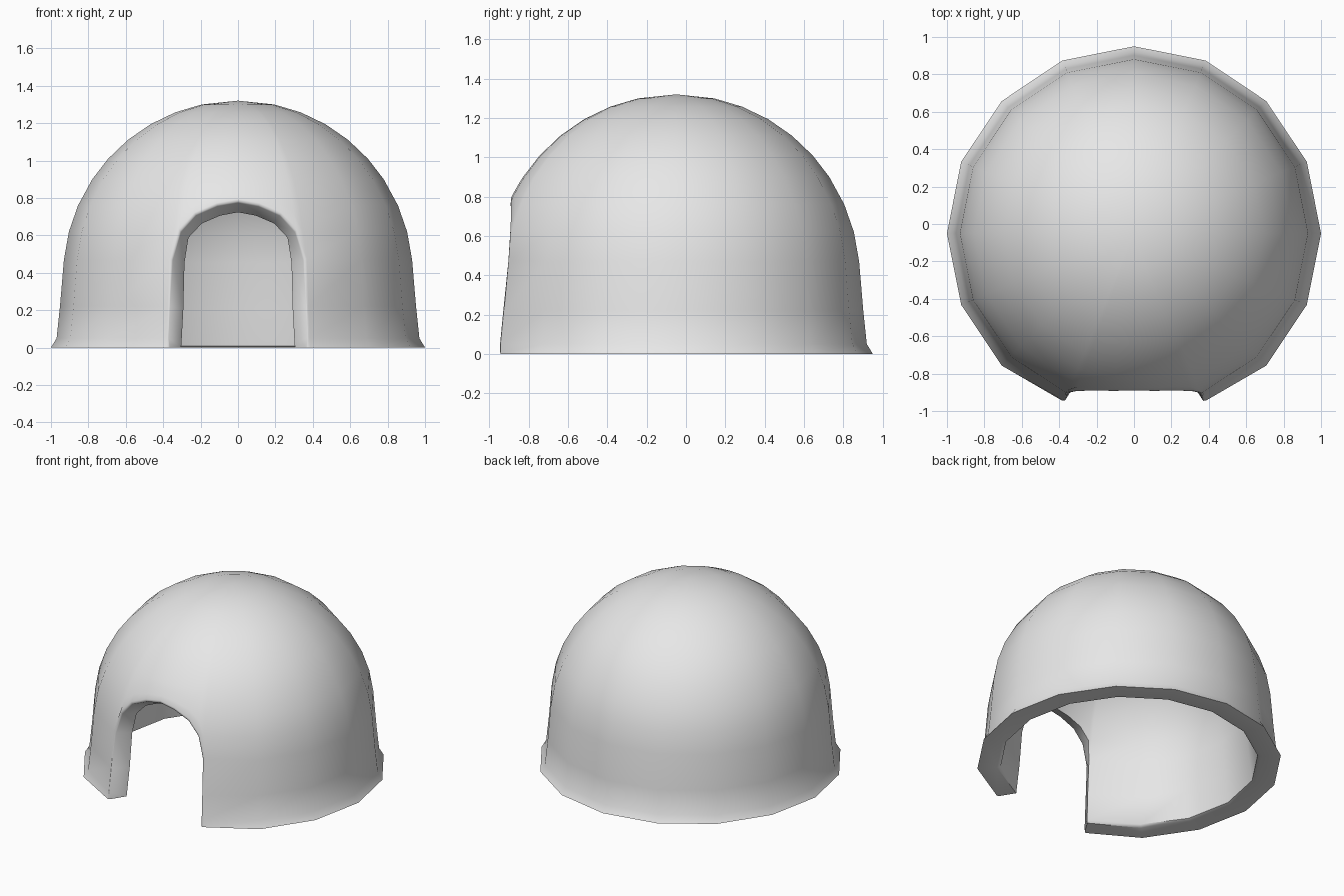
import bpy, bmesh
from math import sin, cos, radians, sqrt

cube = bpy.data.objects.get("Cube")
if cube:
    bpy.data.objects.remove(cube)

CENTRE_Y = -0.05
THICKNESS = 0.13
SPRING_ROW, JOIN_ROW = 3, 6      # arch starts at one row, blends out at the other


def radius(z):
    """Dome profile: elliptical top, sloping wall, small flare at the foot."""
    if z > 0.38:
        return 0.935 * sqrt(max(0, 1 - ((z - 0.38) / 0.94) ** 2))
    return 0.935 + 0.04 * (0.38 - z) / 0.38 + 0.025 * max(0, 1 - z / 0.05)


# Ring heights, and column angles measured from the front
heights = [0, 0.05, 0.22, 0.47, 0.62, 0.76, 0.9]
heights += [0.38 + 0.94 * sin(radians(t)) for t in (42, 51, 60, 69, 78)]
arch = {0: 0.78, 7.5: 0.76, 15: 0.71, 20: 0.62, 22.5: 0.47}
door = sorted({s * a for a in arch for s in (-1, 1)})
columns = door + [22.5 * k for k in range(2, 15)]
last = len(door) - 1

bm = bmesh.new()


def shell_point(col, row):
    angle, z = columns[col], heights[row]
    if col <= last and SPRING_ROW <= row < JOIN_ROW:
        low, high = heights[SPRING_ROW], heights[JOIN_ROW]
        base = arch[abs(angle)]
        z = base + (z - low) / (high - low) * (high - base)
    r = radius(z)
    if row == 0 and col in (0, last):
        r = 0.975
    a = radians(angle)
    return bm.verts.new((r * sin(a), CENTRE_Y - r * cos(a), z))


# Outer skin, leaving the doorway open
grid = {}
for c in range(len(columns)):
    for row in range(SPRING_ROW if 0 < c < last else 0, len(heights)):
        grid[c, row] = shell_point(c, row)
apex = bm.verts.new((0, CENTRE_Y, 1.32))
for c in range(len(columns)):
    n = (c + 1) % len(columns)
    for row in range(SPRING_ROW if c < last else 0, len(heights) - 1):
        bm.faces.new((grid[c, row], grid[n, row], grid[n, row + 1], grid[c, row + 1]))
    bm.faces.new((grid[c, len(heights) - 1], grid[n, len(heights) - 1], apex))
bm.normal_update()

# Inner skin, offset along the normals with a flat foot
outer_faces = list(bm.faces)
rim = [e for e in bm.edges if e.is_boundary]
inner = {}
for v in list(bm.verts):
    normal = v.normal.copy()
    if v.co.z < 0.001:
        normal.z = 0
        normal.normalize()
    p = v.co - normal * THICKNESS
    p.z = max(p.z, 0)
    inner[v] = bm.verts.new(p)
for f in outer_faces:
    bm.faces.new([inner[v] for v in reversed(f.verts)])

# Foot and door jamb join the two skins
for e in rim:
    loop = e.link_loops[0]
    a, b = loop.vert, loop.link_loop_next.vert
    bm.faces.new((b, a, inner[a], inner[b]))

# Soften the outer edge of the doorway
soft = [e for e in rim if max(v.co.z for v in e.verts) > 0.001]
bmesh.ops.bevel(bm, geom=soft, offset=0.015, segments=2, profile=0.5,
                affect='EDGES', clamp_overlap=True)
bmesh.ops.recalc_face_normals(bm, faces=bm.faces)

mesh = bpy.data.meshes.new("dome_shelter")
bm.to_mesh(mesh)
bm.free()
dome = bpy.data.objects.new("dome_shelter", mesh)
bpy.context.collection.objects.link(dome)

# Plain grey
grey = bpy.data.materials.new("light_grey")
grey.use_nodes = True
colour = (0.8, 0.8, 0.8, 1)
grey.diffuse_color = colour
grey.node_tree.nodes["Principled BSDF"].inputs["Base Color"].default_value = colour
mesh.materials.append(grey)

bpy.ops.object.select_all(action='DESELECT')
dome.select_set(True)
bpy.context.view_layer.objects.active = dome
bpy.ops.object.shade_smooth_by_angle(angle=radians(50))
